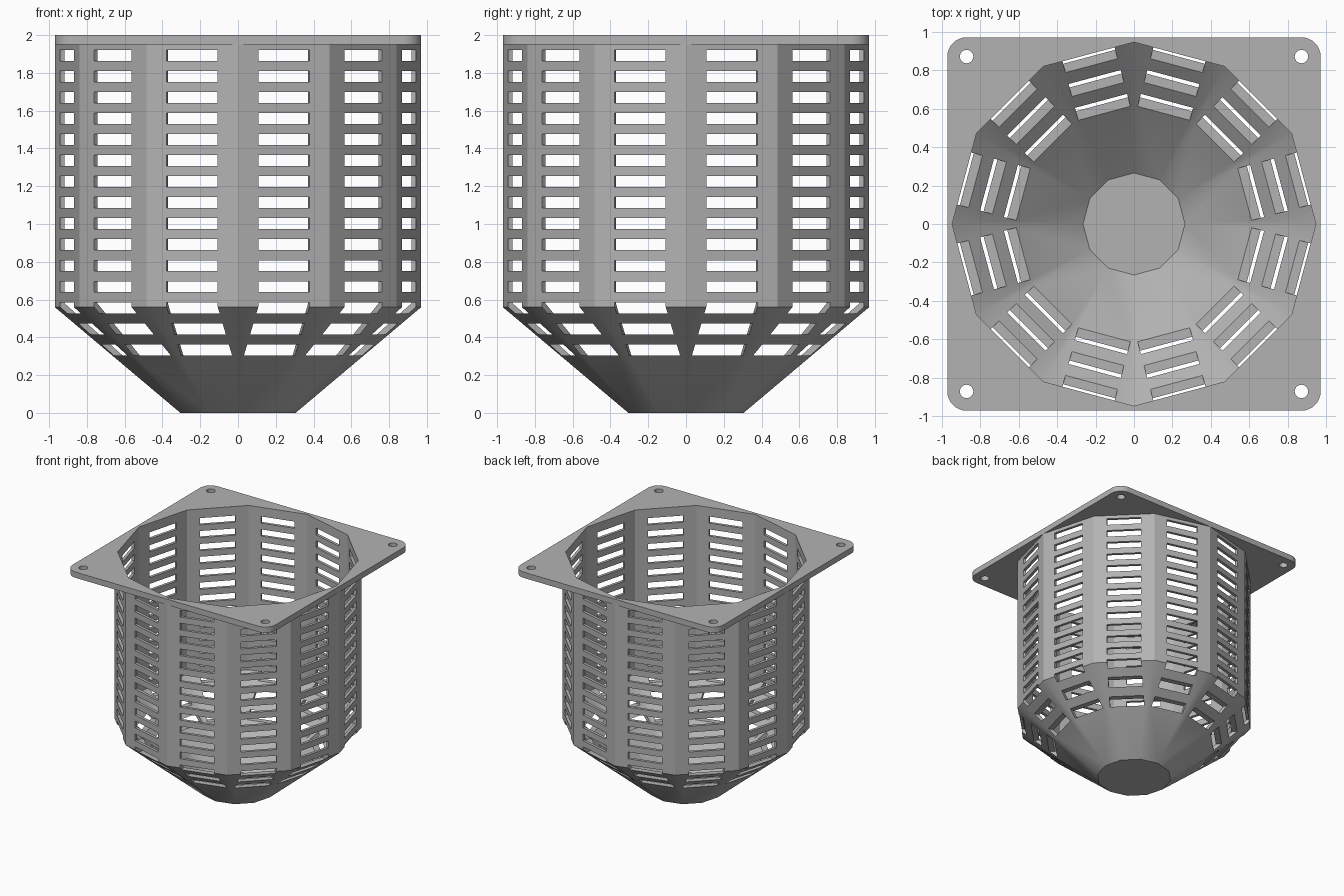
import bpy, bmesh
from math import pi, cos, sin, radians
from mathutils import Matrix

SIDES = 12
STEP = 2 * pi / SIDES
OUTER, INNER = 0.97, 0.945
PLATE_Z, TOP = 1.95, 2.0

if "Cube" in bpy.data.objects:
    bpy.data.objects.remove(bpy.data.objects["Cube"])

grey = bpy.data.materials.new("plain grey")
grey.use_nodes = True
grey.diffuse_color = (0.45, 0.45, 0.45, 1)
grey.node_tree.nodes["Principled BSDF"].inputs["Base Color"].default_value = grey.diffuse_color


def make(name, bm):
    bmesh.ops.recalc_face_normals(bm, faces=bm.faces)
    mesh = bpy.data.meshes.new(name)
    bm.to_mesh(mesh)
    bm.free()
    mesh.materials.append(grey)
    ob = bpy.data.objects.new(name, mesh)
    bpy.context.collection.objects.link(ob)
    return ob


def lathe(bm, profile):
    """Turn an open profile into a capped twelve-sided solid."""
    rings = [[bm.verts.new((r * cos(i * STEP), r * sin(i * STEP), z)) for i in range(SIDES)]
             for r, z in profile]
    for a, b in zip(rings, rings[1:]):
        for i in range(SIDES):
            j = (i + 1) % SIDES
            bm.faces.new((a[i], a[j], b[j], b[i]))
    bm.faces.new(rings[0])
    bm.faces.new(rings[-1])


def cut(target, cutter):
    cutter.hide_render = True
    mod = target.modifiers.new("cut", "BOOLEAN")
    mod.operation, mod.solver, mod.object = "DIFFERENCE", "EXACT", cutter
    bpy.ops.object.select_all(action="DESELECT")
    bpy.context.view_layer.objects.active = target
    target.select_set(True)
    bpy.ops.object.modifier_apply(modifier=mod.name)
    bpy.data.objects.remove(cutter)


# Basket: outer wall, cone and thin floor, then back up the inside
bm = bmesh.new()
lathe(bm, [(0.305, 0), (OUTER, 0.56), (OUTER, PLATE_Z),
           (INNER, PLATE_Z), (INNER, 0.58), (0.265, 0.01)])
basket = make("basket", bm)

# Slots: one column of boxes through each side
bm = bmesh.new()
for side in range(SIDES):
    turn = Matrix.Rotation((side + 0.5) * STEP, 4, "Z")
    for row in range(15):
        place = Matrix.Translation((0.83, 0, 1.892 - 0.1113 * row))
        size = Matrix.Diagonal((0.54, 0.28, 0.058, 1))
        bmesh.ops.create_cube(bm, size=1, matrix=turn @ place @ size)
cut(basket, make("slot_cutter", bm))

# Mounting plate with rounded corners
bm = bmesh.new()
bmesh.ops.create_cube(bm, size=1, matrix=Matrix.Translation((0, 0, (PLATE_Z + TOP) / 2))
                      @ Matrix.Diagonal((1.94, 1.94, TOP - PLATE_Z, 1)))
upright = [e for e in bm.edges if abs(e.verts[0].co.z - e.verts[1].co.z) > 0.01]
bmesh.ops.bevel(bm, geom=upright, offset=0.1, segments=8, profile=0.5, affect="EDGES")
plate = make("mounting_plate", bm)

# Basket opening and four screw holes
bm = bmesh.new()
lathe(bm, [(INNER, 1.8), (INNER, 2.2)])
for x in (-0.87, 0.87):
    for y in (-0.87, 0.87):
        bmesh.ops.create_cone(bm, cap_ends=True, segments=24, radius1=0.035, radius2=0.035,
                              depth=0.4, matrix=Matrix.Translation((x, y, 2)))
cut(plate, make("hole_cutter", bm))

# Soft cone, crisp wall panels
for ob in (basket, plate):
    bpy.ops.object.select_all(action="DESELECT")
    bpy.context.view_layer.objects.active = ob
    ob.select_set(True)
    bpy.ops.object.shade_smooth_by_angle(angle=radians(25))
